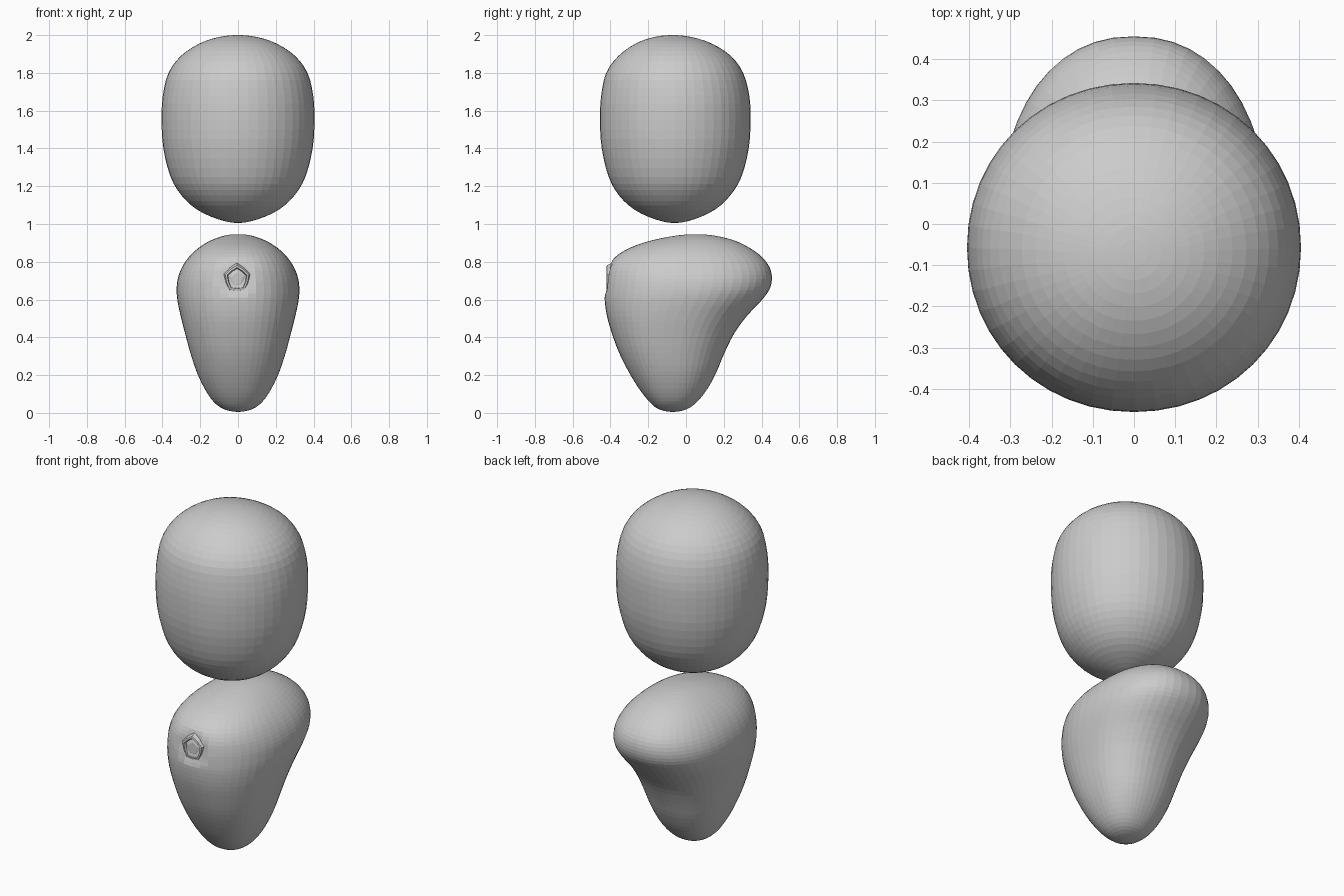
import bpy, bmesh, math

if "Cube" in bpy.data.objects:
    bpy.data.objects.remove(bpy.data.objects["Cube"])

grey = bpy.data.materials.new("plain grey")
grey.diffuse_color = (0.6, 0.6, 0.6, 1)
grey.use_nodes = True
grey.node_tree.nodes["Principled BSDF"].inputs["Base Color"].default_value = grey.diffuse_color
SEG, SUB = 48, 3


def finish(bm, name):
    bmesh.ops.recalc_face_normals(bm, faces=bm.faces)
    me = bpy.data.meshes.new(name)
    bm.to_mesh(me)
    bm.free()
    me.materials.append(grey)
    ob = bpy.data.objects.new(name, me)
    bpy.context.collection.objects.link(ob)
    return ob


def spline(rows):
    """Catmull-Rom through (z, half width, front y, back y), rounded at both poles."""
    flip = lambda r: (r[0], -r[1], r[3], r[2])
    p = [flip(rows[1])] + rows + [flip(rows[-2])]
    out = []
    for i in range(1, len(p) - 2):
        for k in range(SUB):
            t = k / SUB
            out.append([0.5 * (2 * b + (c - a) * t + (2 * a - 5 * b + 4 * c - d) * t * t
                               + (3 * b - a - 3 * c + d) * t ** 3)
                        for a, b, c, d in zip(*p[i - 1:i + 3])])
    return out[1:]


def blob(name, rows, expo, shape=None):
    bm = bmesh.new()
    pw = lambda v: math.copysign(abs(v) ** (2 / expo), v)
    loops = []
    for z, w, f, b in spline(rows):
        cy, hy = (f + b) / 2, (b - f) / 2
        loops.append([bm.verts.new((w * pw(math.cos(a)), cy + hy * pw(math.sin(a)), z))
                      for a in (2 * math.pi * i / SEG for i in range(SEG))])
    ends = [bm.verts.new((0, r[2], r[0])) for r in (rows[0], rows[-1])]
    for lo, hi in zip(loops, loops[1:]):
        for i in range(SEG):
            j = (i + 1) % SEG
            bm.faces.new((lo[i], lo[j], hi[j], hi[i]))
    for pole, ring in zip(ends, (loops[0], loops[-1])):
        for i in range(SEG):
            bm.faces.new((pole, ring[i], ring[(i + 1) % SEG]))
    if shape:
        for v in bm.verts:
            shape(v)
    return finish(bm, name)


# Upper rounded body
upper = [(1.005, 0, -.06), (1.025, .105, -.06), (1.075, .215, -.06), (1.15, .298, -.06),
         (1.25, .357, -.058), (1.4, .395, -.057), (1.55, .405, -.057), (1.68, .398, -.057),
         (1.8, .368, -.06), (1.89, .302, -.06), (1.955, .205, -.065), (1.99, .1, -.07), (2.0, 0, -.07)]
blob("upper_body", [(z, w, c - w * .985, c + w * .985) for z, w, c in upper], 2.04)


# Lower tapered body with back bulge, dented around the front socket
def dent(v):
    d = math.hypot(v.co.x + .005, v.co.z - .71)
    if v.co.y < -.2 and d < .1:
        v.co.y += .02 * (1 - (d / .1) ** 2)


blob("lower_body", [
    (0.005, 0, -.07, -.07), (.02, .075, -.145, .005), (.06, .13, -.195, .06),
    (.13, .178, -.25, .115), (.22, .22, -.305, .163), (.32, .253, -.355, .205),
    (.42, .28, -.392, .255), (.51, .303, -.418, .32), (.59, .32, -.43, .395),
    (.65, .325, -.43, .44), (.71, .319, -.425, .455), (.77, .297, -.412, .443),
    (.825, .26, -.375, .402), (.875, .207, -.295, .335), (.915, .14, -.175, .25),
    (.94, .065, -.04, .14), (.945, 0, .05, .05)], 2.22, dent)

# Small five-sided socket on the front, with a raised rim
bm = bmesh.new()
rings = [[bm.verts.new((-.005 + r * math.sin(2 * math.pi * i / n * 1.0),
                        y, .71 + 1.08 * r * math.cos(2 * math.pi * i / n)))
          for i in range(n)]
         for n, r, y in ((10, .078, -.395), (10, .066, -.419), (10, .055, -.421),
                         (10, .05, -.404), (10, .03, -.412))]
# Pull alternate points in so the rim reads as a pentagon
for ring in rings:
    for i in range(1, 10, 2):
        ring[i].co.x = -.005 + (ring[i].co.x + .005) * .88
        ring[i].co.z = .71 + (ring[i].co.z - .71) * .88
for a, b in zip(rings, rings[1:]):
    for i in range(10):
        j = (i + 1) % 10
        bm.faces.new((a[i], a[j], b[j], b[i]))
bm.faces.new(rings[-1])
finish(bm, "front_socket")
